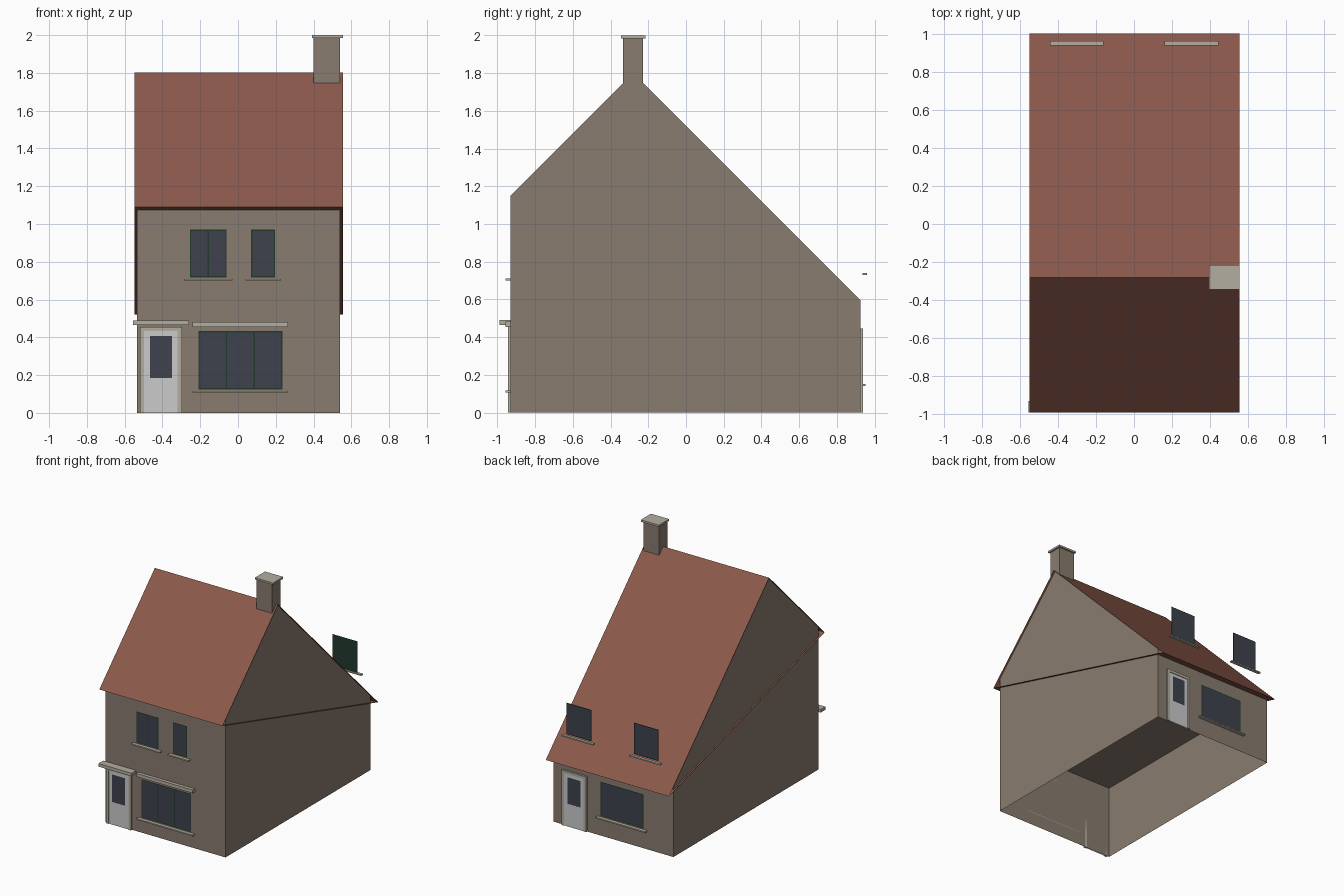
import bpy

if "Cube" in bpy.data.objects:
    bpy.data.objects.remove(bpy.data.objects["Cube"])


def material(name, rgb):
    m = bpy.data.materials.new(name)
    m.diffuse_color = (*rgb, 1)
    m.use_nodes = True
    m.node_tree.nodes["Principled BSDF"].inputs["Base Color"].default_value = m.diffuse_color
    return m


BRICK = material("brick", (0.25, 0.20, 0.16))
TILE = material("roof_tile", (0.26, 0.10, 0.07))
STONE = material("stone", (0.45, 0.42, 0.35))
DOOR = material("door_paint", (0.55, 0.55, 0.55))
GREEN = material("green_frame", (0.015, 0.04, 0.025))
GLASS = material("glass", (0.05, 0.055, 0.075))


def mesh(name, verts, faces, mat):
    me = bpy.data.meshes.new(name)
    me.from_pydata(verts, [], faces)
    me.materials.append(mat)
    ob = bpy.data.objects.new(name, me)
    bpy.context.collection.objects.link(ob)
    return ob


def box(name, x, y, z, mat):
    v = [(a, b, c) for a in sorted(x) for b in sorted(y) for c in sorted(z)]
    f = [(0, 1, 3, 2), (4, 6, 7, 5), (0, 4, 5, 1), (2, 3, 7, 6), (0, 2, 6, 4), (1, 5, 7, 3)]
    return mesh(name, v, f, mat)


def panel(name, x, y, z, side, mat):
    """Flat upright sheet facing side (-1 front, 1 back)."""
    v = [(x[0], y, z[0]), (x[1], y, z[0]), (x[1], y, z[1]), (x[0], y, z[1])]
    return mesh(name, v, [(0, 1, 2, 3) if side < 0 else (3, 2, 1, 0)], mat)


# Facade planes, keyed by the way they face
WALL_Y = {-1: -0.93, 1: 0.925}


def window(name, x, z, side, panes, lift=0.003):
    y = WALL_Y[side]
    panel(name + "_frame", x, y + side * lift, z, side, GREEN)
    edge = 0.007
    step = (x[1] - x[0] - edge) / panes
    for i in range(panes):
        a = x[0] + edge + i * step
        panel(f"{name}_glass_{i + 1}", (a, a + step - edge), y + side * (lift + 0.002),
              (z[0] + edge, z[1] - edge), side, GLASS)
    sill_y = (y, y + side * 0.027) if lift < 0.005 else (y + 0.012, y + 0.035)
    box(name + "_sill", (x[0] - 0.03, x[1] + 0.03), sill_y, (z[0] - 0.018, z[0] - 0.008), STONE)


def door(name, x, top, side):
    y = WALL_Y[side]
    depth = (y, y + side * 0.015)
    w = 0.022
    box(name + "_jamb_left", (x[0], x[0] + w), depth, (0, top), STONE)
    box(name + "_jamb_right", (x[1] - w, x[1]), depth, (0, top), STONE)
    box(name + "_head", (x[0] + w, x[1] - w), depth, (top - w, top), STONE)
    panel(name + "_leaf", (x[0] + w, x[1] - w), y + side * 0.010, (0, top - w), side, DOOR)
    panel(name + "_glass", (x[0] + 0.053, x[1] - 0.053), y + side * 0.013,
          (0.185, top - 0.048), side, GLASS)


# Walls: two gable ends, front, back and the inner ceiling
profile = [(-0.93, 0), (0.925, 0), (0.925, 0.597), (-0.28, 1.8), (-0.93, 1.15)]
n = len(profile)
verts = [(x, y, z) for x in (-0.535, 0.54) for y, z in profile]
mid = len(verts)
verts += [(-0.535, -0.93, 0.597), (0.54, -0.93, 0.597)]
mesh("walls", verts, [(4, 3, 2, 1, 0), (5, 6, 7, 8, 9), (0, 5, 9, 4),
                      (1, 2, 7, 6), (mid, 2, 7, mid + 1)], BRICK)

# Roof: two slopes plus a soffit sheet, open at the gable ends
section = [(-0.99, 1.09), (-0.28, 1.802), (1.0, 0.522)]
verts = [(x, y, z) for x in (-0.548, 0.555) for y, z in section]
mesh("roof", verts, [(0, 3, 4, 1), (1, 4, 5, 2), (2, 5, 3, 0)], TILE)

# Chimney
box("chimney", (0.40, 0.54), (-0.335, -0.228), (1.745, 1.986), BRICK)
box("chimney_cap", (0.393, 0.555), (-0.345, -0.215), (1.985, 2.0), STONE)

# Front
door("front_door", (-0.52, -0.297), 0.455, -1)
box("door_canopy", (-0.555, -0.26), (-0.99, -0.93), (0.465, 0.49), STONE)
window("front_window", (-0.21, 0.235), (0.125, 0.433), -1, 3)
box("front_window_lintel", (-0.24, 0.265), (-0.957, -0.93), (0.455, 0.482), STONE)
window("upper_window_left", (-0.255, -0.06), (0.718, 0.97), -1, 2)
window("upper_window_right", (0.07, 0.197), (0.718, 0.97), -1, 1)

# Back
door("back_door", (0.235, 0.457), 0.447, 1)
window("back_window", (-0.27, 0.113), (0.16, 0.437), 1, 1)
for label, x in (("left", (-0.41, -0.19)), ("right", (0.19, 0.415))):
    window(f"roof_window_{label}", x, (0.747, 1.0), 1, 1, lift=0.012)
